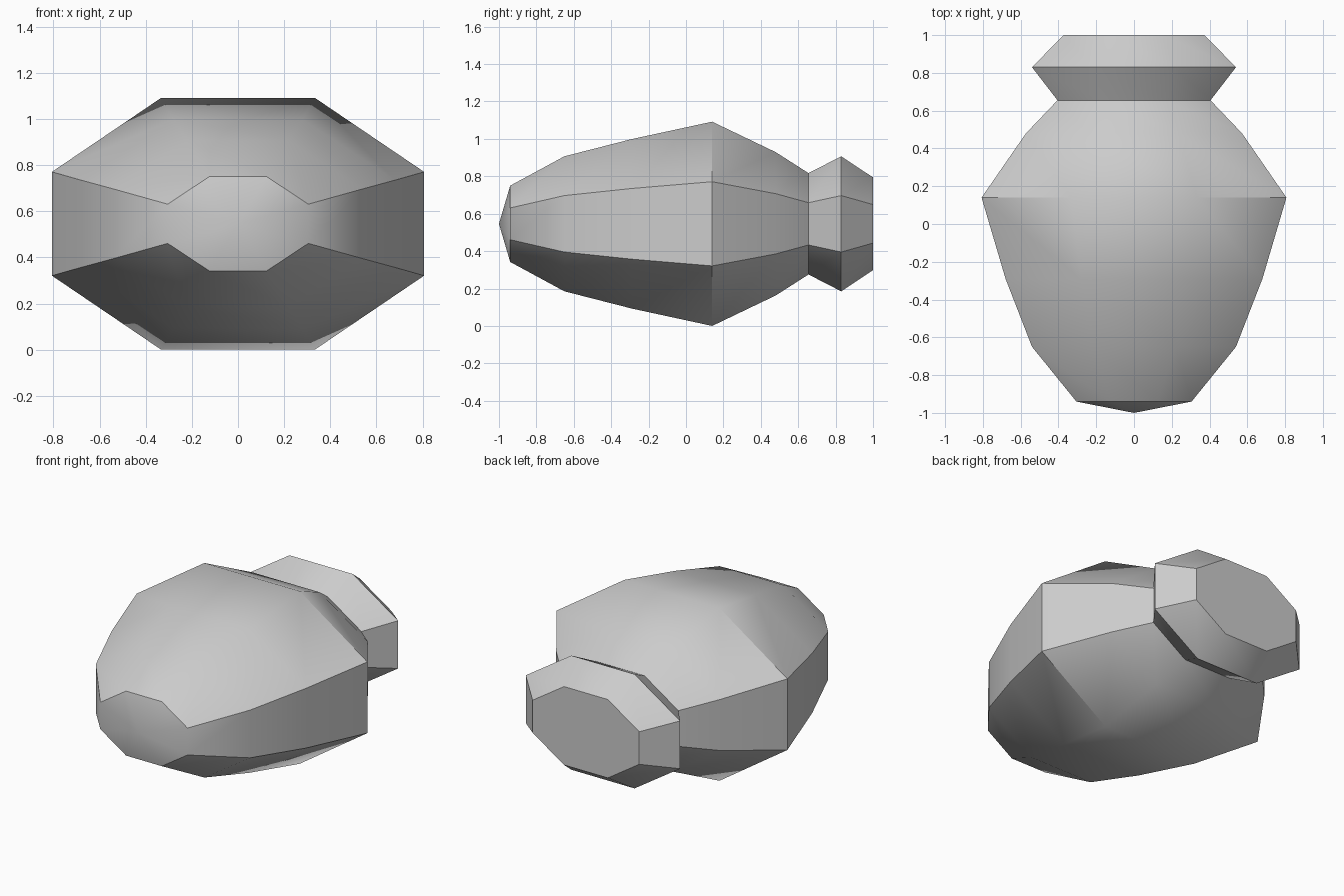
import bpy, bmesh, math

if "Cube" in bpy.data.objects:
    bpy.data.objects.remove(bpy.data.objects["Cube"])

MID = 0.546  # height of the long axis

# y, side half-width, side half-height, top half-width, top half-height
RINGS = [
    (-0.94, 0.305, 0.085, 0.125, 0.204),
    (-0.65, 0.540, 0.151, 0.221, 0.361),
    (-0.29, 0.680, 0.189, 0.280, 0.453),
    (0.14, 0.807, 0.225, 0.333, 0.546),
    (0.48, 0.572, 0.161, 0.236, 0.383),
    (0.655, 0.405, 0.113, 0.167, 0.271),
    (0.83, 0.540, 0.151, 0.221, 0.361),
    (1.0, 0.373, 0.103, 0.153, 0.248),
]


def octagon(bm, y, a, h, b, top):
    pts = [(a, -h), (a, h), (b, top), (-b, top), (-a, h), (-a, -h), (-b, -top), (b, -top)]
    return [bm.verts.new((x, y, MID + z)) for x, z in pts]


# Pod body: flat-sided octagonal rings joined along y, with neck and flared rear collar
bm = bmesh.new()
rings = [octagon(bm, *r) for r in RINGS]
for r0, r1 in zip(rings, rings[1:]):
    for i in range(8):
        j = (i + 1) % 8
        bm.faces.new((r0[i], r0[j], r1[j], r1[i]))

# Shallow pointed nose and flat rear cap
tip = bm.verts.new((0, -1.0, MID))
for i in range(8):
    bm.faces.new((tip, rings[0][(i + 1) % 8], rings[0][i]))
bm.faces.new(rings[-1])
bmesh.ops.recalc_face_normals(bm, faces=bm.faces)

mesh = bpy.data.meshes.new("pod_body")
bm.to_mesh(mesh)
bm.free()
body = bpy.data.objects.new("pod_body", mesh)
bpy.context.collection.objects.link(body)

grey = bpy.data.materials.new("light_grey")
grey.diffuse_color = (0.6, 0.6, 0.6, 1)
grey.use_nodes = True
grey.node_tree.nodes["Principled BSDF"].inputs["Base Color"].default_value = grey.diffuse_color
mesh.materials.append(grey)

# Soft shading across shallow edges, crisp along the steep ones
bpy.context.view_layer.objects.active = body
body.select_set(True)
bpy.ops.object.shade_smooth_by_angle(angle=math.radians(41.5))
